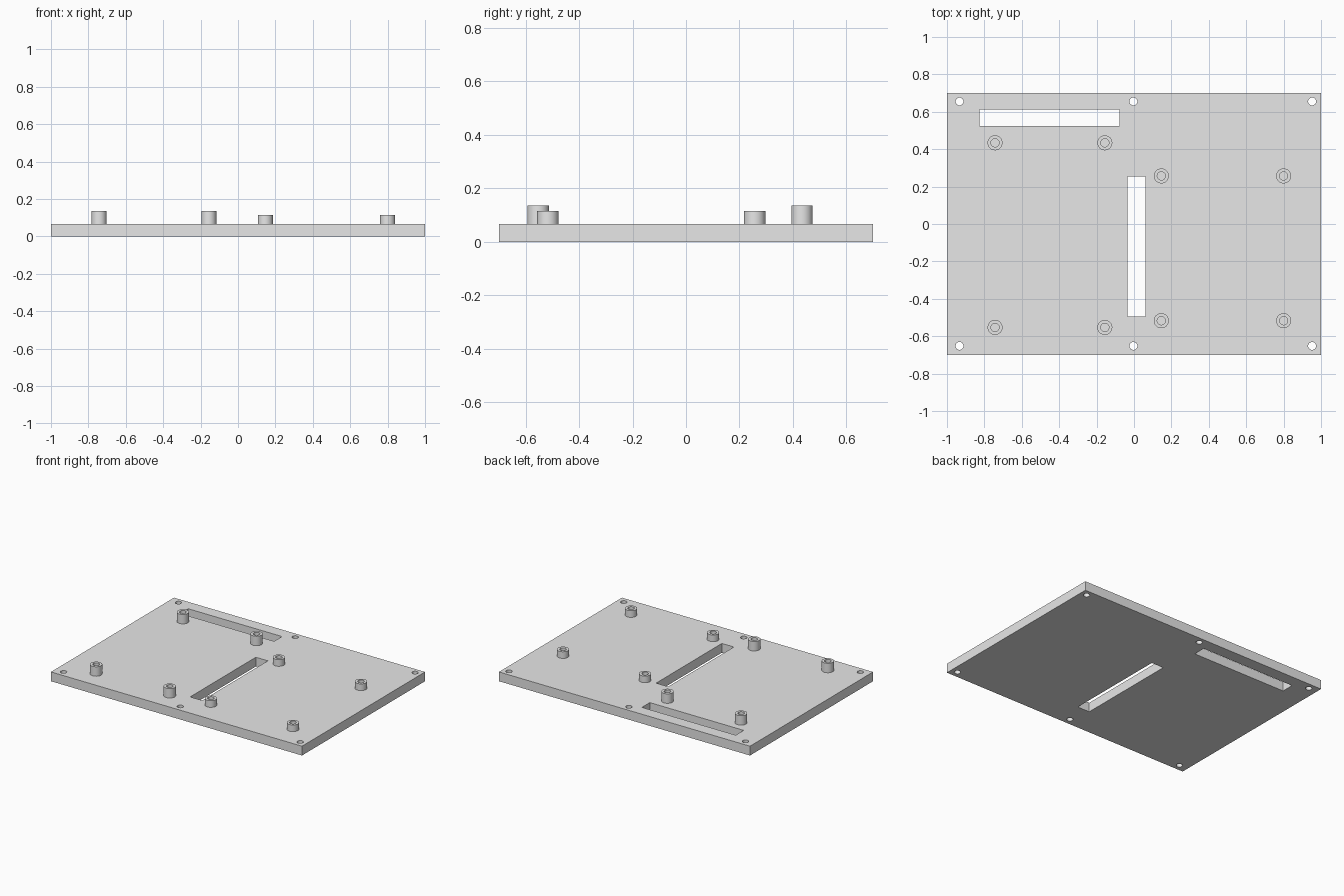
import bpy
import bmesh
from math import radians
from mathutils import Matrix, Vector

cube = bpy.data.objects.get("Cube")
if cube:
    bpy.data.objects.remove(cube, do_unlink=True)

PLATE_TOP = 0.067
SIDES = 40

grey = bpy.data.materials.new("light_grey")
grey.use_nodes = True
grey.diffuse_color = (0.8, 0.8, 0.8, 1)
grey.node_tree.nodes["Principled BSDF"].inputs["Base Color"].default_value = (0.8, 0.8, 0.8, 1)


def make_object(name, bm):
    bmesh.ops.recalc_face_normals(bm, faces=bm.faces)
    mesh = bpy.data.meshes.new(name)
    bm.to_mesh(mesh)
    bm.free()
    mesh.materials.append(grey)
    obj = bpy.data.objects.new(name, mesh)
    bpy.context.collection.objects.link(obj)
    return obj


def add_box(bm, low, high):
    low, high = Vector(low), Vector(high)
    matrix = Matrix.Translation((low + high) / 2) @ Matrix.Diagonal((*(high - low), 1))
    bmesh.ops.create_cube(bm, size=1, matrix=matrix)


def select_only(obj):
    bpy.ops.object.select_all(action="DESELECT")
    obj.select_set(True)
    bpy.context.view_layer.objects.active = obj


def smooth(obj):
    select_only(obj)
    bpy.ops.object.shade_smooth_by_angle(angle=radians(30))


def standoff(name, x, y, top, outer=0.04, inner=0.022):
    """Hollow mounting post turned from its wall profile."""
    bm = bmesh.new()
    profile = [(outer, PLATE_TOP), (outer, top), (inner, top), (inner, PLATE_TOP)]
    verts = [bm.verts.new((r, 0, z)) for r, z in profile]
    edges = [bm.edges.new(pair) for pair in zip(verts, verts[1:])]
    bmesh.ops.spin(bm, geom=verts + edges, cent=(0, 0, 0), axis=(0, 0, 1),
                   angle=radians(360), steps=SIDES, use_duplicate=False)
    bmesh.ops.remove_doubles(bm, verts=bm.verts, dist=0.0001)
    obj = make_object(name, bm)
    obj.location = (x, y, 0)
    smooth(obj)


# Base plate
bm = bmesh.new()
add_box(bm, (-1, -0.7, 0), (1, 0.7, PLATE_TOP))
plate = make_object("base_plate", bm)

# Cable slots and screw holes through the plate
bm = bmesh.new()
add_box(bm, (-0.035, -0.495, -0.1), (0.061, 0.253, 0.2))
add_box(bm, (-0.826, 0.523, -0.1), (-0.078, 0.613, 0.2))
for x in (-0.933, -0.003, 0.952):
    for y in (-0.652, 0.655):
        bmesh.ops.create_cone(bm, cap_ends=True, segments=SIDES, radius1=0.021,
                              radius2=0.021, depth=0.3,
                              matrix=Matrix.Translation((x, y, 0.05)))
cutter = make_object("plate_cutter", bm)
cutter.hide_render = True

cut = plate.modifiers.new("openings", "BOOLEAN")
cut.operation = "DIFFERENCE"
cut.solver = "EXACT"
cut.object = cutter
select_only(plate)
bpy.ops.object.modifier_apply(modifier=cut.name)
bpy.data.objects.remove(cutter, do_unlink=True)
smooth(plate)

# Tall posts on the right half, short posts on the left half
groups = [("tall_standoff", (-0.743, -0.156), (-0.553, 0.434), 0.135),
          ("short_standoff", (0.146, 0.8), (-0.517, 0.257), 0.115)]
for name, xs, ys, top in groups:
    for x in xs:
        for y in ys:
            standoff(name, x, y, top)
